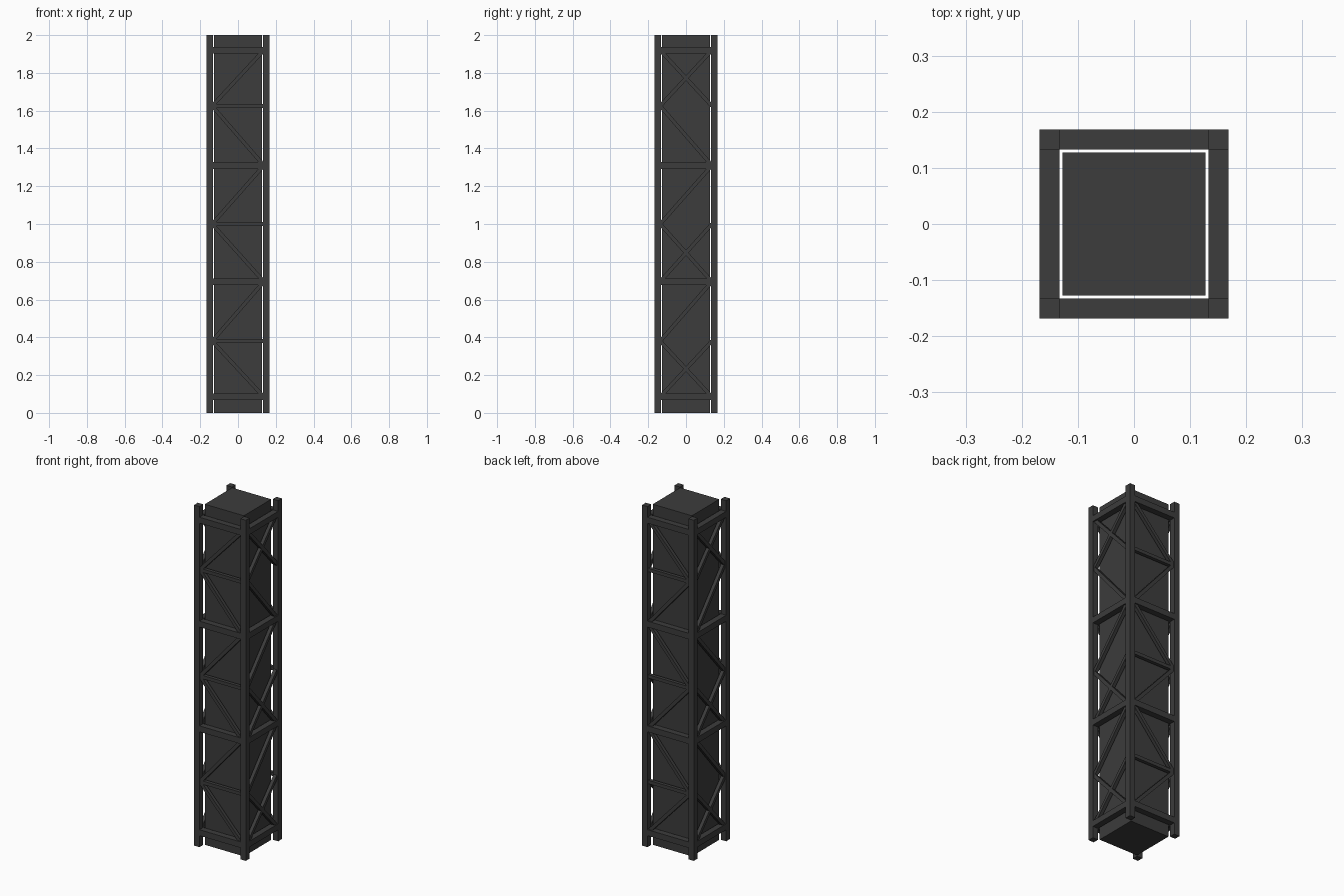
import bpy
from mathutils import Vector

cube = bpy.data.objects.get("Cube")
if cube:
    bpy.data.objects.remove(cube, do_unlink=True)

steel = bpy.data.materials.new("dark_grey_steel")
steel.use_nodes = True
colour = (0.045, 0.045, 0.045, 1)
steel.diffuse_color = colour
steel.node_tree.nodes["Principled BSDF"].inputs["Base Color"].default_value = colour

HEIGHT = 2.0
P = 0.1505       # post centre offset
W = 0.035        # post and heavy beam thickness
INNER = P - W / 2
THIN = 0.02      # brace thickness
LEVELS = [0.085, 0.38, 0.695, 1.0, 1.31, 1.625, 1.92]


def box(name, centre, size):
    bpy.ops.mesh.primitive_cube_add(size=1, location=centre)
    ob = bpy.context.object
    ob.name = name
    ob.scale = size
    ob.data.materials.append(steel)
    return ob


def bar(name, a, b, thickness):
    """Square bar between two points lying in one face of the tower."""
    a, b = Vector(a), Vector(b)
    d = b - a
    ob = box(name, (a + b) / 2, (thickness, thickness, d.length))
    ob.rotation_euler = d.to_track_quat('Z', 'Y').to_euler()
    return ob


# Solid core and corner posts
box("core", (0, 0, HEIGHT / 2), (0.254, 0.254, HEIGHT))
for x in (-P, P):
    for y in (-P, P):
        box("corner_post", (x, y, HEIGHT / 2), (W, W, HEIGHT))

# Lattice on all four faces; opposite faces mirror each other
for side in (-1, 1):
    for axis in ("front_back", "side"):
        def at(u, z):
            return (u, side * P, z) if axis == "front_back" else (side * P, u, z)

        # Heavy beams on every second level, light ones between on front and back
        for i, z in enumerate(LEVELS):
            if i % 2 == 0:
                bar(axis + "_heavy_beam", at(-INNER, z), at(INNER, z), W)
            elif axis == "front_back":
                bar(axis + "_light_beam", at(-INNER, z), at(INNER, z), THIN)

        # Zigzag braces, crossed in some bays of the sides
        for i, (lo, hi) in enumerate(zip(LEVELS, LEVELS[1:])):
            lean = 1 if i % 2 else -1
            leans = [lean]
            if axis == "side" and i in (0, 2, 5):
                leans.append(-lean)
            for s in leans:
                bar(axis + "_brace", at(-s * 0.137, lo), at(s * 0.137, hi), THIN)
